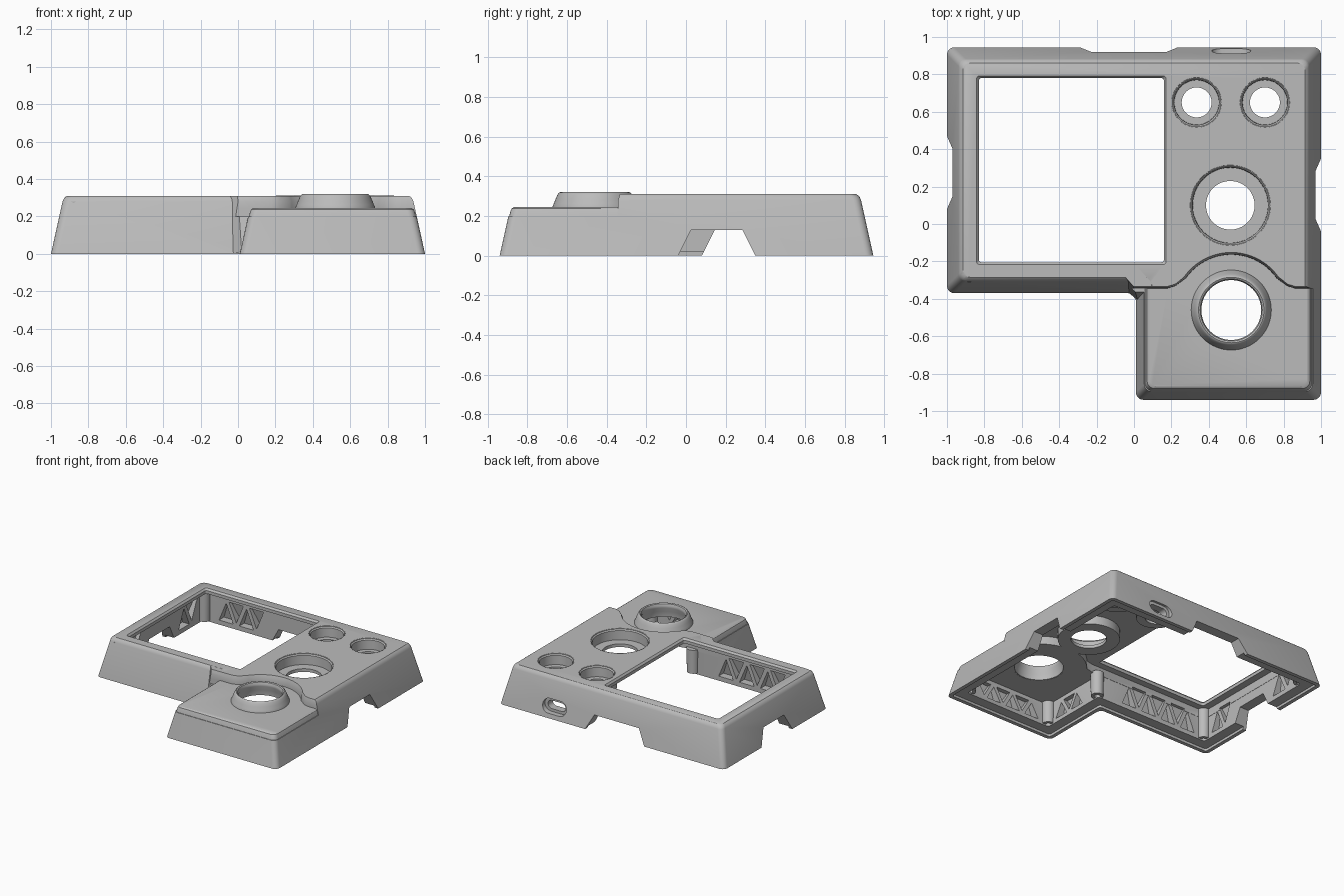
import bpy, bmesh
from math import sin, cos, pi, radians
from mathutils import Vector

if "Cube" in bpy.data.objects:
    bpy.data.objects.remove(bpy.data.objects["Cube"])

grey = bpy.data.materials.new("plain_grey")
grey.use_nodes = True
grey.diffuse_color = (0.5, 0.5, 0.5, 1)
grey.node_tree.nodes["Principled BSDF"].inputs["Base Color"].default_value = (0.5, 0.5, 0.5, 1)


def make(name, bm):
    bmesh.ops.recalc_face_normals(bm, faces=bm.faces)
    mesh = bpy.data.meshes.new(name)
    bm.to_mesh(mesh)
    bm.free()
    mesh.materials.append(grey)
    ob = bpy.data.objects.new(name, mesh)
    bpy.context.collection.objects.link(ob)
    return ob


def skin(bm, rings):
    """Closed solid through rings of equal point count."""
    rows = [[bm.verts.new(p) for p in ring] for ring in rings]
    n = len(rows[0])
    for a, b in zip(rows, rows[1:]):
        for i in range(n):
            j = (i + 1) % n
            bm.faces.new((a[i], a[j], b[j], b[i]))
    bm.faces.new(rows[0][::-1])
    bm.faces.new(rows[-1])


def loft(name, layers):
    bm = bmesh.new()
    skin(bm, [[(x, y, z) for x, y in pts] for pts, z in layers])
    return make(name, bm)


def inset(pts, d, r=0.04):
    """Inset a counter-clockwise right-angled outline, then round its corners."""
    out = []
    n = len(pts)
    for i in range(n):
        p = Vector(pts[i])
        u = (p - Vector(pts[i - 1])).normalized()
        v = (Vector(pts[(i + 1) % n]) - p).normalized()
        c = p + d * Vector((-u.y - v.y, u.x + v.x))
        if not r:
            out.append(c)
            continue
        for k in range(6):
            t = k / 5 * pi / 2
            out.append(c - u * r * (1 - sin(t)) + v * r * (1 - cos(t)))
    return out


def rect(x0, x1, y0, y1):
    return [(x0, y0), (x1, y0), (x1, y1), (x0, y1)]


def circle(x, y, r):
    return [(x + r * cos(i * pi / 32), y + r * sin(i * pi / 32)) for i in range(64)]


def revolve(name, x, y, profile, steps=64):
    """Turn a closed (radius, height) profile about a vertical axis."""
    bm = bmesh.new()
    rows = [[bm.verts.new((x + r * cos(2 * pi * i / steps), y + r * sin(2 * pi * i / steps), z))
             for r, z in profile] for i in range(steps)]
    n = len(profile)
    for i in range(steps):
        a, b = rows[i], rows[(i + 1) % steps]
        for j in range(n):
            k = (j + 1) % n
            bm.faces.new((a[j], b[j], b[k], a[k]))
    return make(name, bm)


def combine(target, tool, operation="DIFFERENCE"):
    tool.hide_render = True
    mod = target.modifiers.new("combine", "BOOLEAN")
    mod.operation, mod.solver, mod.object = operation, "EXACT", tool
    bpy.context.view_layer.objects.active = target
    bpy.ops.object.modifier_apply(modifier=mod.name)
    bpy.data.objects.remove(tool)


# Sloping outer body
plan = [(-1, -0.37), (0.01, -0.37), (0.01, -0.94), (1, -0.94), (1, 0.945), (-1, 0.945)]
case = loft("case_shell", [(inset(plan, d), z) for d, z in
                           ((0, 0), (0.062, 0.28), (0.07, 0.298), (0.085, 0.31))])
corner = loft("corner_fill", [
    ([(-0.1, -0.2), (-0.03, -0.365), (0.02, -0.41), (0.3, -0.41), (0.3, -0.2)], 0.005),
    ([(-0.1, -0.2), (-0.05, -0.28), (0.0, -0.337), (0.3, -0.337), (0.3, -0.2)], 0.3095)])
combine(case, corner, "UNION")

# Lower front deck with a curved step round the raised ring
DX, DY = 0.52, -0.46


def arc(r, start):
    span = [start + (180 - 2 * start) * i / 32 for i in range(33)]
    return [(DX + r * cos(radians(a)), DY + r * sin(radians(a))) for a in span]


def step_region(r, y):
    return ([(-0.03, -1.2), (1.2, -1.2), (1.2, y), (0.86, y), (0.82, y + 0.012)]
            + arc(r, 35) + [(0.22, y + 0.012), (0.18, y), (-0.03, y)])


combine(case, loft("step_cut", [(step_region(0.295, -0.345), 0.2), (step_region(0.297, -0.343), 0.28),
                                (step_region(0.312, -0.33), 0.32)]))
deck_plan = rect(0.012, 0.998, -0.938, 0.1)
deck = loft("front_deck", [(inset(deck_plan, d), z) for d, z in
                           ((0.002, 0.01), (0.052, 0.222), (0.058, 0.237), (0.07, 0.245))])
combine(case, deck, "UNION")

# Hollow inside, with a rebate round the lower rim
combine(case, loft("rim_cut", [(inset(plan, 0.03, 0.02), -0.1), (inset(plan, 0.03, 0.02), 0.02)]))
combine(case, loft("low_cavity", [(inset(plan, 0.11, 0.02), z) for z in (-0.1, 0.205)]))
high = ([(-0.888, -0.258), (0.18, -0.258)] + arc(0.35, 38)[::-1]
        + [(0.86, -0.258), (0.888, -0.258), (0.888, 0.833), (-0.888, 0.833)])
combine(case, loft("high_cavity", [(high, 0.1), (high, 0.27)]))

# Screen window and round openings
window = rect(-0.83, 0.16, -0.205, 0.78)
combine(case, loft("window_cut", [(inset(window, d, 0.015), z) for d, z in
                                  ((0, 0.1), (0, 0.295), (-0.012, 0.3105), (-0.012, 0.4))]))
cups = [("left_cup", 0.70, 0.65, 0.133, 0.08), ("right_cup", 0.335, 0.65, 0.133, 0.08),
        ("centre_cup", 0.515, 0.10, 0.215, 0.13)]
for name, x, y, r, hole in cups:
    combine(case, loft("cup_cut", [(circle(x, y, r - 0.004), z) for z in (0.15, 0.4)]))
combine(case, loft("ring_cut", [(circle(DX, DY, 0.185), z) for z in (0.1, 0.4)]))


# Cable notches in three walls
def notch(axis, lo, hi, a, b, top):
    bm = bmesh.new()
    prof = [(lo - 0.03, -0.06), (hi + 0.03, -0.06), (hi, 0.0), (hi - 0.065, top), (lo + 0.065, top), (lo, 0.0)]
    skin(bm, [[(d, s, z) if axis == "x" else (s, d, z) for s, z in prof] for d in (a, b)])
    combine(case, make("notch_cut", bm))


notch("x", -0.04, 0.35, 0.8, 1.2, 0.13)
notch("x", 0.08, 0.47, -1.2, -0.8, 0.13)
notch("y", -0.29, 0.235, 0.75, 1.2, 0.12)


# Recessed slot in the back wall
def slot(half, r, y0):
    bm = bmesh.new()
    pts = []
    for i in range(26):
        side = 1 if i < 13 else -1
        t = -pi / 2 + pi * (i % 13) / 12 + (0 if side > 0 else pi)
        pts.append((0.52 + side * half + r * cos(t), 0.09 + r * sin(t)))
    skin(bm, [[(x, y, z) for x, z in pts] for y in (y0, 1.2)])
    combine(case, make("slot_cut", bm))


slot(0.05, 0.055, 0.895)
slot(0.045, 0.033, 0.75)

# Triangular pockets that leave a truss on the inner walls
walls = [(0, 1, 0.945, -0.78, -0.33, 0.24), (0, 1, 0.945, 0.26, 0.41, 0.24), (0, 1, 0.945, 0.64, 0.8, 0.24),
         (-1, 0, 1, -0.2, 0.06, 0.24), (-1, 0, 1, 0.49, 0.78, 0.24),
         (1, 0, 1, -0.76, -0.06, 0.185), (1, 0, 1, 0.37, 0.78, 0.24),
         (0, -1, 0.37, -0.82, -0.08, 0.24), (-1, 0, -0.01, -0.77, -0.42, 0.185),
         (0, -1, 0.94, 0.19, 0.82, 0.185)]
bm = bmesh.new()
for nx, ny, dist, s0, s1, top in walls:
    count = max(1, round((s1 - s0) / 0.095) - 1)
    pitch = (s1 - s0) / (count + 1)
    for k in range(count):
        base, tip = (0.04, top) if k % 2 == 0 else (top, 0.04)
        tri = [(s0 + k * pitch, base), (s0 + (k + 2) * pitch, base), (s0 + (k + 1) * pitch, tip)]
        cs, cz = (sum(p[i] for p in tri) / 3 for i in (0, 1))
        tri = [(cs + (s - cs) * 0.7, cz + (z - cz) * 0.76) for s, z in tri]
        rings = []
        for inner in (True, False):
            ring = []
            for s, z in tri:
                d = dist - (0.13 if inner else 0.035 + 0.23 * z)
                ring.append((nx * d, s, z) if nx else (s, ny * d, z))
            rings.append(ring)
        skin(bm, rings)
combine(case, make("truss_cut", bm))

# Recessed control cups
parts = [case]
for name, x, y, r, hole in cups:
    depth = 0.225
    parts.append(revolve(name, x, y, [
        (r, 0.311), (r - 0.012, 0.298), (r - 0.014, depth), (hole, depth), (hole, depth - 0.025),
        (r + 0.012, depth - 0.025), (r + 0.012, 0.29), (r, 0.3)]))

# Raised ring on the front deck
parts.append(revolve("raised_ring", DX, DY, [
    (0.215, 0.243), (0.207, 0.262), (0.198, 0.285), (0.188, 0.308), (0.18, 0.318), (0.175, 0.32),
    (0.166, 0.315), (0.16, 0.3), (0.16, 0.285), (0.175, 0.25), (0.178, 0.206), (0.215, 0.206)]))

# Screw posts
posts = [(-0.88, 0.83, 0.28), (-0.88, -0.26, 0.28), (0.88, 0.83, 0.28),
         (0.125, -0.27, 0.22), (0.13, -0.82, 0.22), (0.88, -0.82, 0.22)]
for i, (x, y, top) in enumerate(posts):
    parts.append(revolve("screw_post_%d" % (i + 1), x, y, [
        (0.022, 0.03), (0.046, 0.03), (0.05, top), (0.001, top), (0.001, 0.12), (0.022, 0.12)], 24))

# Smooth shading with sharp edges kept
bpy.ops.object.select_all(action="DESELECT")
for ob in parts:
    ob.select_set(True)
bpy.context.view_layer.objects.active = case
bpy.ops.object.shade_smooth_by_angle(angle=radians(30))
